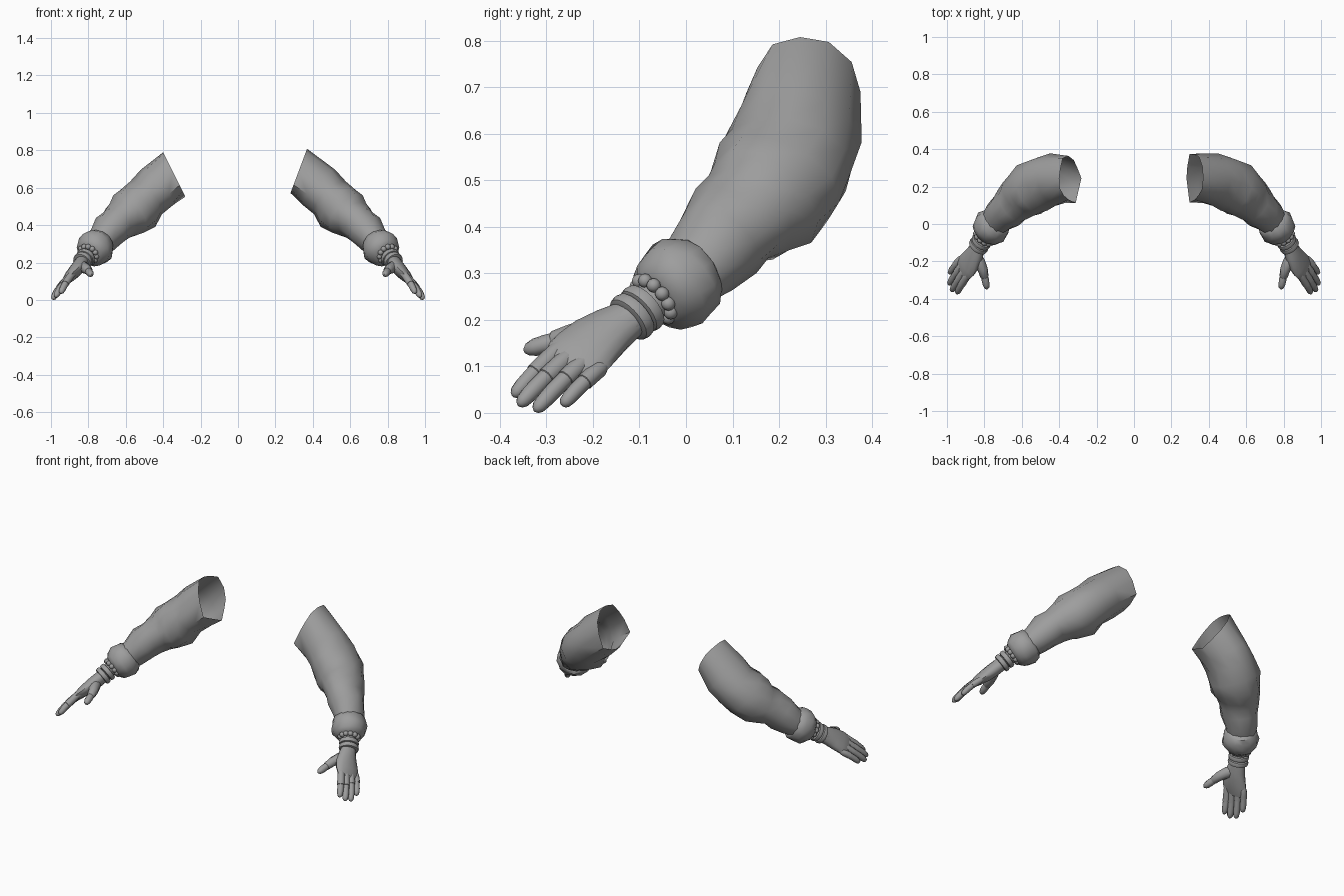
import bpy, bmesh, math
from mathutils import Vector, Matrix

if "Cube" in bpy.data.objects:
    bpy.data.objects.remove(bpy.data.objects["Cube"])

GREY = bpy.data.materials.new("dark_grey")
GREY.diffuse_color = (.34, .34, .34, 1)
GREY.use_nodes = True
GREY.node_tree.nodes["Principled BSDF"].inputs["Base Color"].default_value = GREY.diffuse_color


def finish(bm, name, side, angle=45):
    """Mirror to the requested side and turn the bmesh into a smooth-shaded object."""
    for v in bm.verts:
        v.co.x *= side
    bmesh.ops.recalc_face_normals(bm, faces=bm.faces[:])
    me = bpy.data.meshes.new(name)
    bm.to_mesh(me)
    bm.free()
    me.materials.append(GREY)
    ob = bpy.data.objects.new(name, me)
    bpy.context.collection.objects.link(ob)
    bpy.ops.object.select_all(action='DESELECT')
    ob.select_set(True)
    bpy.context.view_layer.objects.active = ob
    bpy.ops.object.shade_smooth_by_angle(angle=math.radians(angle))
    return ob


def frame(t):
    """Across-axis (mostly y) and up-axis perpendicular to a direction."""
    t = t.normalized()
    u = Vector((0, 1, 0))
    u = (u - t * u.dot(t)).normalized()
    return u, t.cross(u)


def add_loft(bm, pts, radii, n=10, caps=(True, True), start=None, wobble=0.0):
    """Skin elliptical rings (across, up radii) along a path; start is an optional first ring."""
    pts = [Vector(p) for p in pts]
    rings = [[bm.verts.new(p) for p in start]] if start else []
    for i, (p, r) in enumerate(zip(pts, radii)):
        u, v = frame(pts[min(i + 1, len(pts) - 1)] - pts[max(i - 1, 0)])
        ru, rv = r if isinstance(r, tuple) else (r, r)
        ring = []
        for k in range(n):
            a = math.tau * k / n
            w = 1 + wobble * math.sin(3 * a + 2.2 * (i + 1))
            ring.append(bm.verts.new(p + u * (ru * w * math.cos(a)) + v * (rv * w * math.sin(a))))
        rings.append(ring)
    for a, b in zip(rings, rings[1:]):
        for k in range(n):
            bm.faces.new((a[k], a[(k + 1) % n], b[(k + 1) % n], b[k]))
    if caps[0]:
        bm.faces.new(rings[0][::-1])
    if caps[1]:
        bm.faces.new(rings[-1])


def loft(name, side, *args, **kw):
    bm = bmesh.new()
    add_loft(bm, *args, **kw)
    return finish(bm, name, side)


def along(a, b, f):
    return Vector(a).lerp(Vector(b), f)


def opening(poly, z0, slope, n=12):
    """Resample an angular (y, z) outline by angle and lay it on the slanted shoulder plane."""
    c = Vector((.245, .69))
    ring = []
    for k in range(n):
        d = Vector((math.cos(math.tau * k / n), math.sin(math.tau * k / n)))
        for i, q in enumerate(poly):
            a = Vector(q) - c
            e = Vector(poly[(i + 1) % len(poly)]) - c - a
            det = d.x * e.y - d.y * e.x
            if abs(det) < 1e-9:
                continue
            t = (a.x * e.y - a.y * e.x) / det
            s = (a.x * d.y - a.y * d.x) / det
            if t > 0 and -1e-6 <= s <= 1 + 1e-6:
                p = c + d * t
                ring.append((.28 + (p.y - z0) * slope, p.x, p.y))
                break
    return ring


OPENING = {1: opening([(.375, .71), (.345, .78), (.29, .805), (.21, .81), (.17, .78),
                       (.10, .62), (.25, .57), (.375, .60)], .57, .375),
           -1: opening([(.37, .66), (.35, .76), (.25, .79), (.17, .78),
                        (.10, .62), (.25, .55)], .55, .5)}

SLEEVE = [(.43, .235, .60), (.49, .22, .545), (.54, .193, .493), (.585, .162, .455),
          (.62, .135, .43), (.65, .102, .405), (.685, .072, .37), (.725, .035, .322), (.745, .01, .3)]
SLEEVE_R = [(.14, .128), (.146, .122), (.146, .136), (.137, .128),
            (.122, .108), (.112, .096), (.103, .097), (.09, .082), (.08, .074)]

CUFF_A, CUFF_B = (.733, .024, .306), (.808, -.075, .237)
WRIST_A, WRIST_B = (.795, -.06, .252), (.838, -.128, .197)

# knuckle, tip, radius, where the glove ends
FINGERS = {"index": ((.877, -.258, .15), (.948, -.372, .036), .0185, .60),
           "middle": ((.895, -.238, .132), (.976, -.360, .016), .019, .52),
           "ring": ((.912, -.213, .115), (.990, -.325, .004), .0185, .42),
           "little": ((.926, -.185, .095), (.987, -.266, .016), .017, .42)}

for side, tag in ((1, "right_"), (-1, "left_")):
    # loose sleeve, open at the shoulder
    loft(tag + "sleeve", side, SLEEVE, SLEEVE_R, n=12,
         caps=(False, False), start=OPENING[side], wobble=.045)

    # puffed cuff gathered at the wrist
    loft(tag + "cuff", side, [along(CUFF_A, CUFF_B, f) for f in (0, .08, .3, .55, .75, .88, .9)],
         [.074, .088, .098, .097, .083, .064, .045], n=14, wobble=.05)

    # wrist
    loft(tag + "wrist", side, [along(WRIST_A, WRIST_B, f) for f in (-.2, .5, 1.2)],
         [(.046, .043), (.044, .039), (.042, .036)], n=12)

    # bead bracelet
    u, v = frame(Vector(WRIST_B) - Vector(WRIST_A))
    bm = bmesh.new()
    centre = along(WRIST_A, WRIST_B, .14)
    for k in range(12):
        a = math.tau * k / 12
        p = centre + u * (.051 * math.cos(a)) + v * (.048 * math.sin(a))
        bmesh.ops.create_icosphere(bm, subdivisions=2, radius=.0155, matrix=Matrix.Translation(p))
    finish(bm, tag + "bead_bracelet", side)

    # two plain bangles
    for i, f in enumerate((.5, .82)):
        loft(tag + f"bangle_{i + 1}", side,
             [along(WRIST_A, WRIST_B, f + o) for o in (-.15, -.12, 0, .12, .15)],
             [(.046, .042), (.055, .05), (.058, .053), (.055, .05), (.046, .042)], n=20)

    # glove palm
    loft(tag + "palm", side,
         [(.832, -.12, .203), (.85, -.158, .18), (.87, -.193, .156), (.894, -.222, .131),
          (.908, -.239, .115), (.921, -.258, .098)],
         [(.044, .037), (.056, .038), (.068, .036), (.074, .030), (.071, .025), (.06, .016)], n=14)

    # glove finger stalls with bare finger ends
    lift = Vector((.7, 0, .7)) * .006
    for name, (a, b, r, cut) in FINGERS.items():
        p = lambda f: along(a, b, f) + lift * math.sin(math.pi * f)
        loft(tag + name + "_stall", side, [p(f) for f in (-.12, 0, .25, cut - .01, cut)],
             [r * .7, r * 1.05, r * 1.1, r * 1.1, r * .9], n=10)
        loft(tag + name + "_finger", side, [p(f) for f in (cut - .06, .68, .82, .93, .98, 1)],
             [r, r, r * .95, r * .8, r * .5, r * .2], n=10)

    # thumb
    loft(tag + "thumb_stall", side,
         [(.848, -.155, .183), (.828, -.2, .175), (.808, -.245, .165), (.799, -.283, .154),
          (.798, -.287, .153)], [.024, .032, .027, .0225, .019], n=10)
    loft(tag + "thumb", side,
         [(.802, -.27, .157), (.795, -.30, .148), (.79, -.325, .141), (.787, -.34, .136),
          (.786, -.348, .133)], [.019, .0205, .019, .014, .005], n=10)
